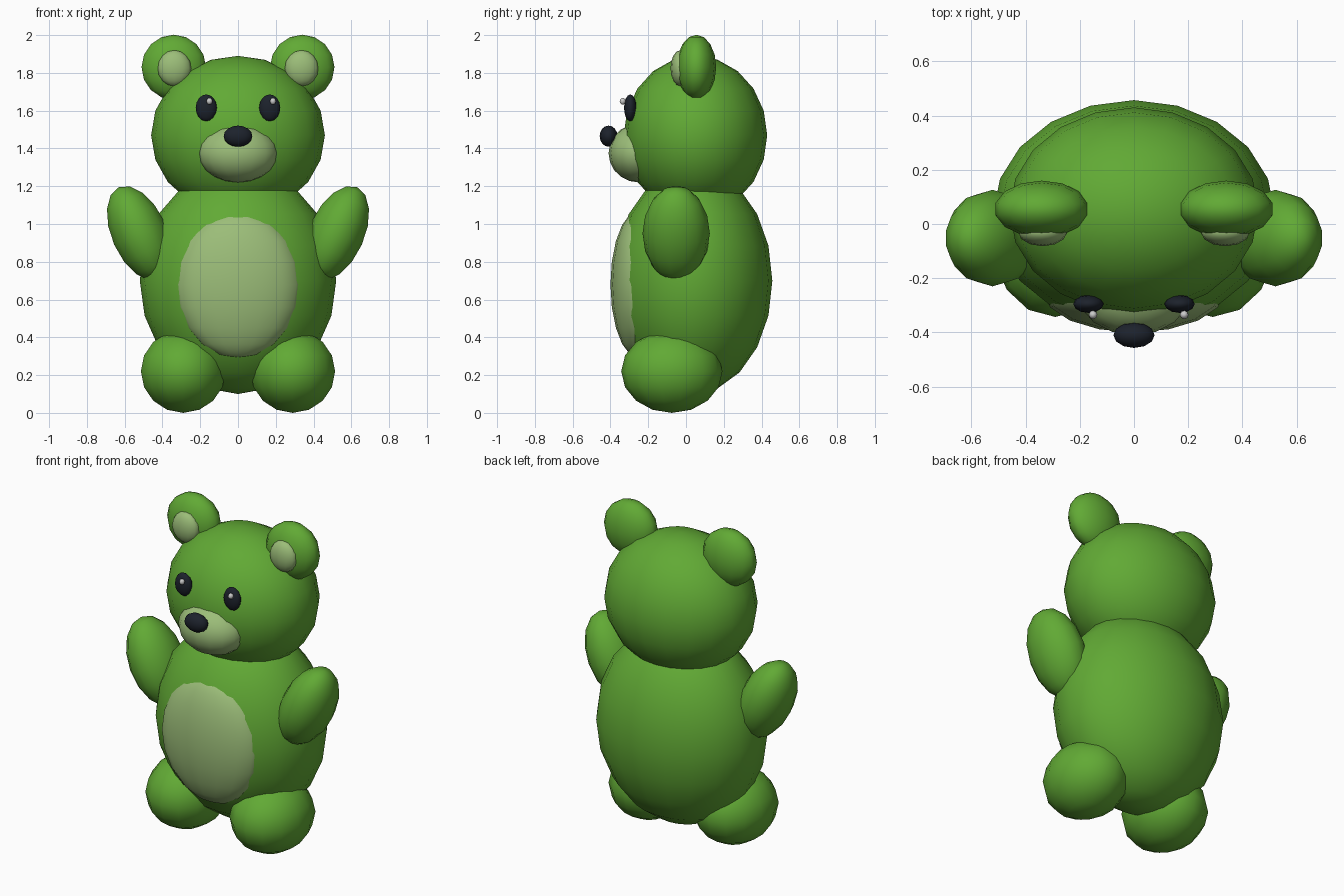
import bpy
from math import radians

if "Cube" in bpy.data.objects:
    bpy.data.objects.remove(bpy.data.objects["Cube"])


def material(name, rgb):
    m = bpy.data.materials.new(name)
    m.diffuse_color = (*rgb, 1.0)
    m.use_nodes = True
    m.node_tree.nodes["Principled BSDF"].inputs["Base Color"].default_value = m.diffuse_color
    return m


green = material("green_fur", (0.12, 0.40, 0.035))
pale = material("pale_fur", (0.33, 0.51, 0.19))
black = material("black", (0.012, 0.016, 0.025))
white = material("white", (0.9, 0.9, 0.9))


def ellipsoid(name, loc, radii, mat, segs=16, rings=10, rot=(0, 0, 0)):
    """Smooth-shaded low-poly ellipsoid."""
    bpy.ops.mesh.primitive_uv_sphere_add(
        segments=segs, ring_count=rings, radius=1, location=loc,
        rotation=[radians(a) for a in rot])
    ob = bpy.context.object
    ob.name = name
    ob.scale = radii
    ob.data.materials.append(mat)
    bpy.ops.object.shade_smooth()
    return ob


# Torso and head
ellipsoid("body", (0, 0.037, 0.70), (0.52, 0.42, 0.60), green, 20, 10)
ellipsoid("belly_patch", (0, -0.25, 0.68), (0.335, 0.15, 0.39), pale, 16, 10)
ellipsoid("head", (0, 0.05, 1.47), (0.46, 0.38, 0.42), green, 20, 10)

# Snout
ellipsoid("muzzle", (0, -0.25, 1.375), (0.21, 0.16, 0.155), pale, 16, 10)
ellipsoid("nose", (0, -0.41, 1.465), (0.076, 0.047, 0.056), black, 12, 8)

# Paired parts
for side, s in (("right", 1), ("left", -1)):
    ellipsoid(f"{side}_ear", (s * 0.34, 0.055, 1.83),
              (0.175, 0.105, 0.172), green, 14, 8)
    ellipsoid(f"{side}_inner_ear", (s * 0.337, -0.03, 1.825),
              (0.09, 0.052, 0.095), pale, 12, 8)
    ellipsoid(f"{side}_eye", (s * 0.168, -0.295, 1.615),
              (0.056, 0.033, 0.071), black, 12, 8)
    # Glints sit on the same side of both eyes
    ellipsoid(f"{side}_eye_glint", (s * 0.168 + 0.017, -0.335, 1.65),
              (0.016, 0.016, 0.018), white, 8, 6)
    ellipsoid(f"{side}_arm", (s * 0.522, -0.052, 0.95),
              (0.15, 0.178, 0.268), green, 14, 8, (0, s * 24, 0))
    ellipsoid(f"{side}_leg", (s * 0.29, -0.075, 0.22),
              (0.23, 0.268, 0.22), green, 14, 8)
